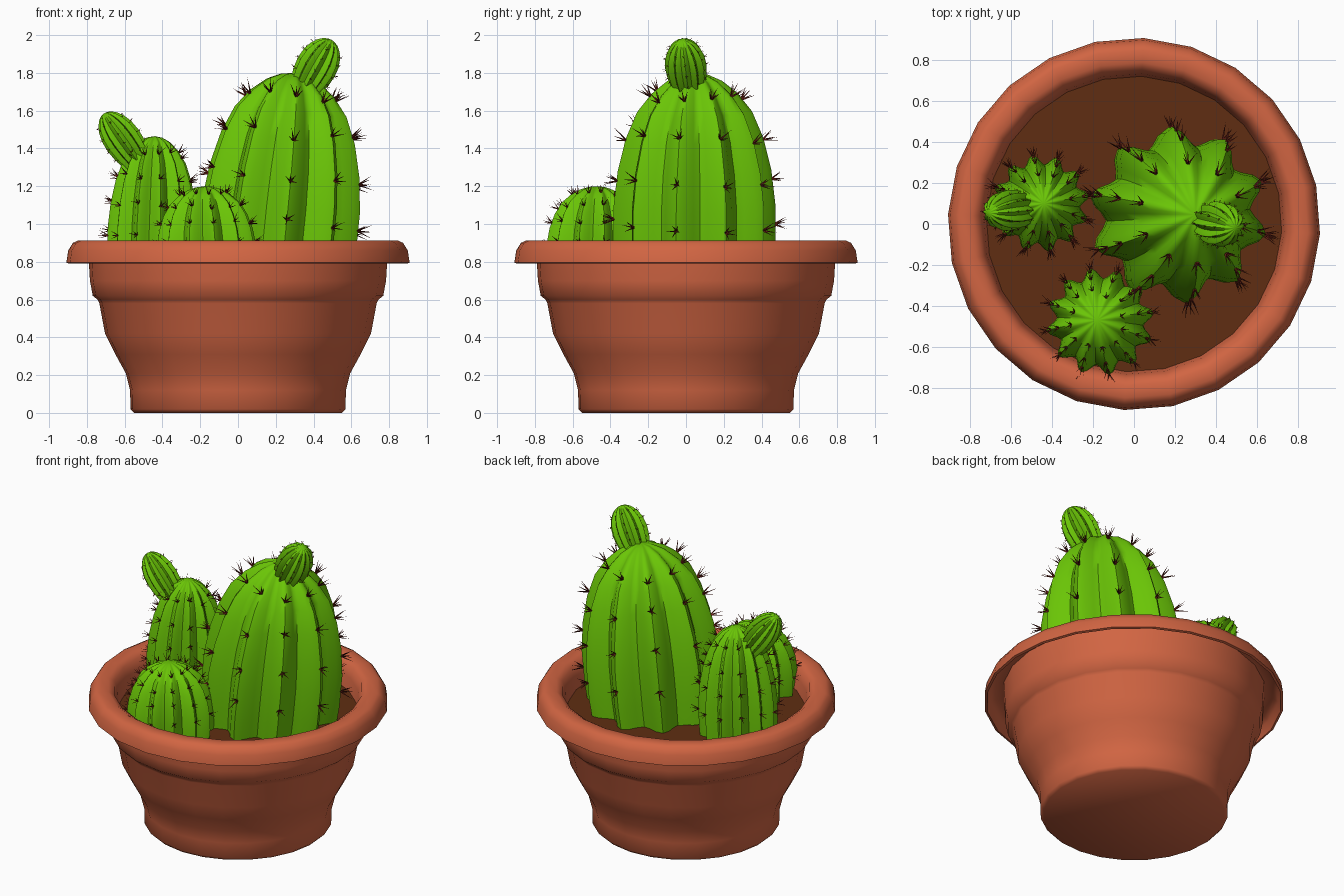
import bpy, bmesh, random
from math import sin, cos, pi, radians
from mathutils import Vector

if "Cube" in bpy.data.objects:
    bpy.data.objects.remove(bpy.data.objects["Cube"])

random.seed(4)


def material(name, rgb):
    m = bpy.data.materials.new(name)
    m.diffuse_color = (*rgb, 1)
    m.use_nodes = True
    m.node_tree.nodes["Principled BSDF"].inputs["Base Color"].default_value = m.diffuse_color
    return m


CLAY = material("terracotta", (0.64, 0.13, 0.055))
SOIL = material("soil", (0.115, 0.027, 0.006))
GREEN = material("cactus_green", (0.145, 0.56, 0.002))
SPINE = material("spine_brown", (0.13, 0.014, 0.008))


def finish(bm, name, mat, angle=None):
    bmesh.ops.recalc_face_normals(bm, faces=bm.faces[:])
    me = bpy.data.meshes.new(name)
    bm.to_mesh(me)
    bm.free()
    ob = bpy.data.objects.new(name, me)
    bpy.context.collection.objects.link(ob)
    me.materials.append(mat)
    if angle:
        bpy.ops.object.select_all(action='DESELECT')
        ob.select_set(True)
        bpy.context.view_layer.objects.active = ob
        bpy.ops.object.shade_smooth_by_angle(angle=radians(angle))
    return ob


def skin(bm, rings):
    # bridge successive closed rings of vertices with quads
    for a, b in zip(rings, rings[1:]):
        n = len(a)
        for i in range(n):
            j = (i + 1) % n
            bm.faces.new((a[i], a[j], b[j], b[i]))


def lathe(name, profile, mat, sides=24, phase=radians(-3)):
    bm = bmesh.new()
    rings = [[bm.verts.new((r * cos(phase + 2 * pi * i / sides), r * sin(phase + 2 * pi * i / sides), z))
              for i in range(sides)] for r, z in profile]
    skin(bm, rings)
    bm.faces.new(rings[0])
    bm.faces.new(rings[-1])
    return finish(bm, name, mat, 62)


# Cactus body outlines: (fraction of height, fraction of radius)
DOME = [(0, .97), (.15, 1), (.35, 1), (.52, .95), (.68, .85), (.81, .71),
        (.9, .53), (.96, .34), (.99, .17)]
PUP = [(0, .66), (.15, .8), (.35, .95), (.52, 1), (.68, .95), (.81, .8),
       (.9, .61), (.96, .4), (.99, .2)]
RIB = [1, .94, .84, .79, .84, .94]      # ridge - valley - ridge cross-section


def radius_at(outline, t):
    for (t0, r0), (t1, r1) in zip(outline, outline[1:]):
        if t0 <= t <= t1:
            return r0 + (r1 - r0) * (t - t0) / (t1 - t0)
    return outline[-1][1]


def cactus(name, base, tip, radius, outline, rows, spine, count, ribs=12, phase=0):
    base, tip = Vector(base), Vector(tip)
    axis = tip - base
    height = axis.length
    rot = Vector((0, 0, 1)).rotation_difference(axis)
    n = ribs * len(RIB)
    phase = radians(phase)

    def place(r, a, z):
        return base + rot @ Vector((r * cos(a), r * sin(a), z))

    # ribbed body
    bm = bmesh.new()
    rings = [[bm.verts.new(place(radius * r * RIB[i % len(RIB)], phase + 2 * pi * i / n, t * height))
              for i in range(n)] for t, r in outline]
    skin(bm, rings)
    bm.faces.new(rings[0])
    top = bm.verts.new(tip)
    for i in range(n):
        bm.faces.new((rings[-1][i], rings[-1][(i + 1) % n], top))
    finish(bm, name, GREEN, 48)

    # clusters of thin spines along each ridge
    bm = bmesh.new()
    for k in range(ribs):
        a = phase + 2 * pi * k / ribs
        for t in rows:
            t += random.uniform(-.04, .01)
            r = radius_at(outline, t) * radius
            dr = (radius_at(outline, t + .03) - radius_at(outline, t - .03)) * radius
            slope = Vector((dr, 0, .06 * height)).normalized()
            normal = rot @ Vector((slope.z * cos(a), slope.z * sin(a), -slope.x))
            along = rot @ Vector((slope.x * cos(a), slope.x * sin(a), slope.z))
            side = normal.cross(along)
            p = place(r, a, t * height) - normal * spine * .1
            for s in range(count):
                b = 2 * pi * (s + random.random() * .5) / count
                d = (normal + (along * (cos(b) + .25) + side * sin(b)) * .5).normalized()
                u = d.orthogonal().normalized()
                v = d.cross(u)
                w = spine * .07
                ring = [bm.verts.new(p + (u * cos(q) + v * sin(q)) * w)
                        for q in (0, 2 * pi / 3, 4 * pi / 3)]
                end = bm.verts.new(p + d * spine * random.uniform(.75, 1.15))
                for i in range(3):
                    bm.faces.new((ring[i], ring[(i + 1) % 3], end))
                bm.faces.new(ring)
    finish(bm, name + "_spines", SPINE)


# Pot with hollow overhanging lip and open top
lathe("pot", [(.55, 0), (.57, .02), (.572, .12), (.595, .21), (.65, .31), (.705, .42),
              (.735, .58), (.745, .60), (.77, .62), (.785, .70), (.795, .87), (.85, .875),
              (.88, .85), (.895, .79), (.91, .795), (.90, .86), (.875, .90), (.85, .912),
              (.79, .912), (.755, .89), (.735, .83), (.715, .70)], CLAY)

# Soil disc
lathe("soil", [(.725, .70), (.725, .75)], SOIL)

# Three cacti
cactus("large_cactus", (.19, .045, .72), (.30, .045, 1.80), .43, DOME,
       (.28, .50, .71, .89), .085, 5, ribs=10, phase=23)
cactus("medium_cactus", (-.46, .10, .72), (-.44, .10, 1.465), .24, DOME,
       (.32, .53, .72, .88), .06, 4, phase=10)
cactus("small_cactus", (-.16, -.48, .72), (-.18, -.47, 1.20), .265, DOME,
       (.38, .60, .78, .92), .055, 4, phase=10)

# Young offshoots
cactus("large_cactus_offshoot", (.33, .02, 1.68), (.495, -.02, 1.975), .11, PUP,
       (.36, .53, .69, .85), .022, 3)
cactus("medium_cactus_offshoot", (-.50, .08, 1.29), (-.71, .055, 1.585), .10, PUP,
       (.36, .53, .69, .85), .02, 3)
